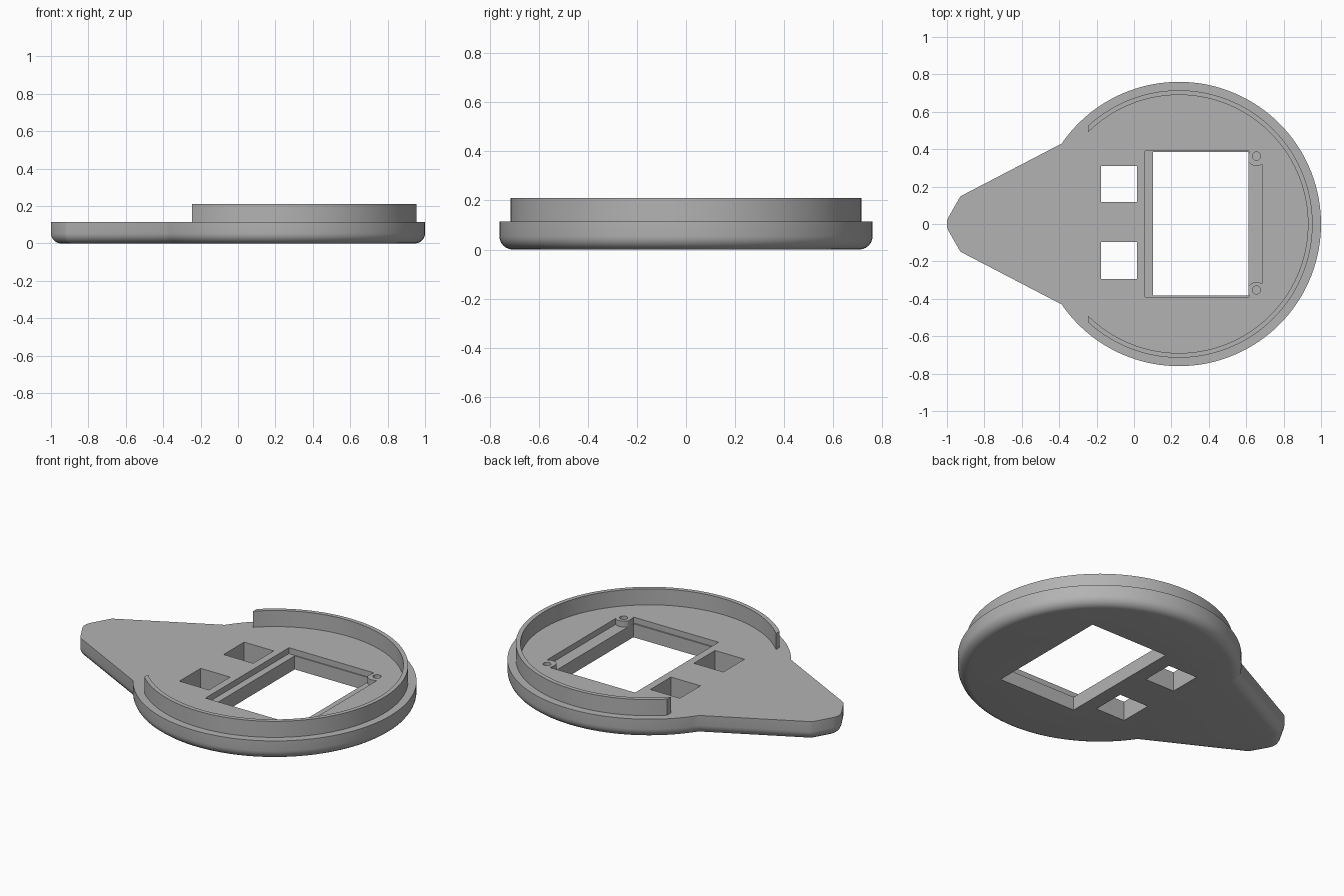
import bpy, bmesh, math

if "Cube" in bpy.data.objects:
    bpy.data.objects.remove(bpy.data.objects["Cube"])

grey = bpy.data.materials.new("grey plastic")
grey.diffuse_color = (0.45, 0.45, 0.45, 1)
grey.use_nodes = True
grey.node_tree.nodes["Principled BSDF"].inputs["Base Color"].default_value = grey.diffuse_color
CX, R, TOP, RIM = 0.24, 0.76, 0.115, 0.21


def loft(name, loops):
    """Closed solid through equal-length loops of (x, y, z)."""
    bm = bmesh.new()
    rows = [[bm.verts.new(p) for p in loop] for loop in loops]
    n = len(rows[0])
    for a, b in zip(rows, rows[1:]):
        for i in range(n):
            j = (i + 1) % n
            bm.faces.new((a[i], a[j], b[j], b[i]))
    bm.faces.new(rows[0][::-1])
    bm.faces.new(rows[-1])
    bmesh.ops.recalc_face_normals(bm, faces=bm.faces)
    me = bpy.data.meshes.new(name)
    bm.to_mesh(me)
    bm.free()
    me.materials.append(grey)
    ob = bpy.data.objects.new(name, me)
    bpy.context.collection.objects.link(ob)
    return ob


def prism(name, pts, z0, z1):
    return loft(name, [[(x, y, z) for x, y in pts] for z in (z0, z1)])


def box(name, x0, x1, y0, y1, z0, z1):
    return prism(name, [(x0, y0), (x1, y0), (x1, y1), (x0, y1)], z0, z1)


def arc(cx, cy, r, a0, a1, n):
    return [(cx + r * math.cos(a0 + (a1 - a0) * i / n),
             cy + r * math.sin(a0 + (a1 - a0) * i / n)) for i in range(n + 1)]


def inset(pts, d):
    """Mitred inward offset of a counter-clockwise outline."""
    out = []
    for i, (x, y) in enumerate(pts):
        (ax, ay), (bx, by) = pts[i - 1], pts[(i + 1) % len(pts)]
        l1, l2 = math.hypot(x - ax, y - ay), math.hypot(bx - x, by - y)
        n1 = (-(y - ay) / l1, (x - ax) / l1)
        n2 = (-(by - y) / l2, (bx - x) / l2)
        k = d / (1 + n1[0] * n2[0] + n1[1] * n2[1])
        out.append((x + k * (n1[0] + n2[0]), y + k * (n1[1] + n2[1])))
    return out


def smooth(ob):
    bpy.context.view_layer.objects.active = ob
    ob.select_set(True)
    bpy.ops.object.shade_smooth_by_angle(angle=math.radians(30))
    ob.select_set(False)


# Base plate: round body with tapered tail and rounded bottom edge
neck = math.pi - math.asin(0.43 / R)
tail = [(-0.915, 0.155), (-0.93, 0.145), (-0.99, 0.04), (-1.0, 0.015)]
outline = arc(CX, 0, R, -neck, neck, 110) + tail + [(x, -y) for x, y in reversed(tail)]
F = 0.055
loops = []
for i in range(7):
    a = math.pi / 2 * i / 6
    loops.append([(x, y, F * (1 - math.cos(a)))
                  for x, y in inset(outline, F * (1 - math.sin(a)))])
loops.append([(x, y, TOP) for x, y in outline])
base = loft("base_plate", loops)

# Cutters: stepped screen recess that leaves two screw bosses standing
boss = arc(0.655, 0.36, 0.05, math.radians(205), math.radians(305), 12)
half = [(0.06, 0.39), (0.615, 0.39)] + boss + [(0.685, 0.315)]
recess = half + [(x, -y) for x, y in reversed(half)]
cutters = [
    prism("recess_cutter", recess, TOP - 0.035, 0.3),
    box("screen_cutter", 0.102, 0.612, -0.382, 0.384, -0.1, 0.3),
    box("upper_slot_cutter", -0.177, 0.016, 0.118, 0.31, -0.1, 0.3),
    box("lower_slot_cutter", -0.177, 0.016, -0.294, -0.096, -0.1, 0.3),
]
for y in (0.363, -0.353):
    cutters.append(prism("screw_hole_cutter", arc(0.655, y, 0.022, 0, math.tau * 23 / 24, 23),
                         0.04, 0.3))
bpy.context.view_layer.objects.active = base
for c in cutters:
    m = base.modifiers.new("cut", "BOOLEAN")
    m.object, m.operation, m.solver = c, "DIFFERENCE", "EXACT"
    bpy.ops.object.modifier_apply(modifier=m.name)
    bpy.data.objects.remove(c)
smooth(base)

# Raised rim: open ring with both ends cut square at one x
XE, RO, RI = -0.245, 0.715, 0.69
ao, ai = math.acos((XE - CX) / RO), math.acos((XE - CX) / RI)
ring = arc(CX, 0, RO, -ao, ao, 100) + arc(CX, 0, RI, ai, -ai, 100)
rim = prism("raised_rim", ring, TOP - 0.01, RIM)
smooth(rim)
